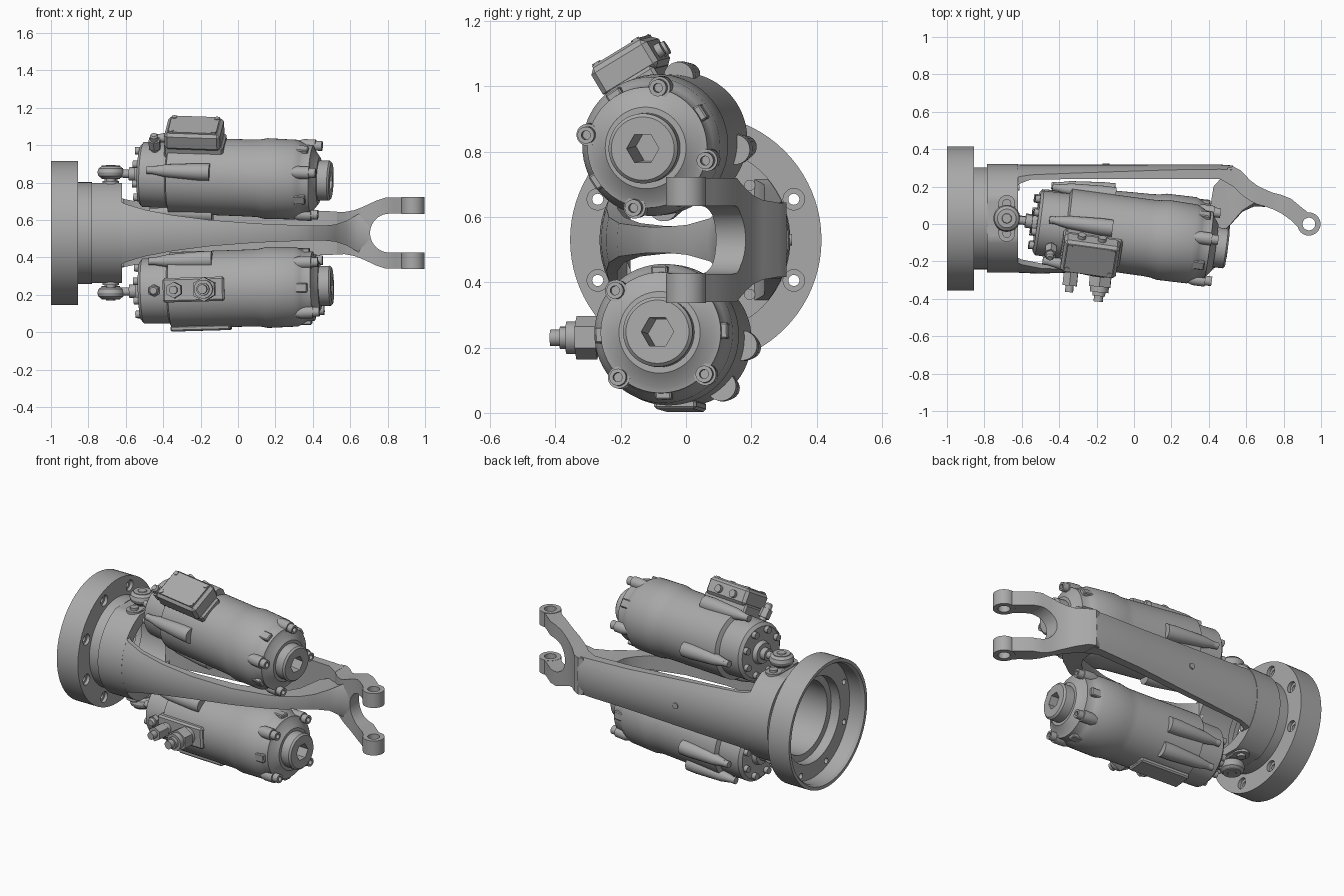
import bpy, bmesh, math
from mathutils import Matrix, Vector

cube = bpy.data.objects.get("Cube")
if cube:
    bpy.data.objects.remove(cube, do_unlink=True)

grey = bpy.data.materials.new("metal_grey")
grey.use_nodes = True
grey.diffuse_color = (0.4, 0.4, 0.4, 1)
grey.node_tree.nodes["Principled BSDF"].inputs["Base Color"].default_value = (0.4, 0.4, 0.4, 1)

CY, CZ = 0.03, 0.53          # centre of the mounting ring
NECK_R = 0.29
I = Matrix.Identity(4)
UP = Matrix.Rotation(-math.pi / 2, 4, 'Y')        # turns local x to world z
SIDEWAYS = Matrix.Rotation(math.pi / 2, 4, 'Z')   # turns local x to world y
parts = []


def at(x, y, z):
    return Matrix.Translation((x, y, z))


def finish(name, bm, matrix=I):
    bmesh.ops.recalc_face_normals(bm, faces=bm.faces)
    me = bpy.data.meshes.new(name)
    bm.transform(matrix)
    bm.to_mesh(me)
    bm.free()
    me.materials.append(grey)
    ob = bpy.data.objects.new(name, me)
    bpy.context.collection.objects.link(ob)
    parts.append(ob)
    return ob


def skin(bm, rings, closed=False):
    """Bridge consecutive rings of vertices, then cap or join the ends."""
    n = len(rings[0])
    pairs = list(zip(rings, rings[1:]))
    if closed:
        pairs.append((rings[-1], rings[0]))
    else:
        bm.faces.new(rings[0])
        bm.faces.new(rings[-1])
    for a, b in pairs:
        for i in range(n):
            j = (i + 1) % n
            bm.faces.new((a[i], a[j], b[j], b[i]))


def lathe(name, profile, matrix=I, seg=48, closed=False, clamp=1):
    """Turn (x, radius) points about local x, flattened at z = +-clamp."""
    bm = bmesh.new()
    rings = []
    for x, r in profile:
        angles = [2 * math.pi * i / seg for i in range(seg)]
        rings.append([bm.verts.new((x, r * math.cos(a), max(-clamp, min(clamp, r * math.sin(a)))))
                      for a in angles])
    skin(bm, rings, closed)
    return finish(name, bm, matrix)


def rod(name, x0, x1, r, matrix=I, seg=20):
    return lathe(name, [(x0, r), (x1, r)], matrix, seg)


def box(name, size, matrix, bevel=0):
    bm = bmesh.new()
    bmesh.ops.create_cube(bm, size=1)
    bm.transform(Matrix.Diagonal((*size, 1)))
    if bevel:
        bmesh.ops.bevel(bm, geom=bm.edges[:], offset=bevel, segments=1, affect='EDGES')
    return finish(name, bm, matrix)


def bar(name, stations, rounded=True):
    """Loft sections (x, inner y, outer y, half height); the outer side follows the neck."""
    bm = bmesh.new()
    rings = []
    for x, yi, yo, h in stations:
        sec = [(yi, -h), (yi, h)]
        for i in range(9):
            z = h * (1 - i / 4)
            sag = NECK_R - math.sqrt(NECK_R ** 2 - z * z) if rounded else 0
            sec.append((yo - math.copysign(sag, yo - yi), z))
        rings.append([bm.verts.new((x, y, CZ + z)) for y, z in sec])
    skin(bm, rings)
    return finish(name, bm)


def cut(target, cutters):
    """Subtract the cutters, bake the result and remove them."""
    for c in cutters:
        m = target.modifiers.new("cut", 'BOOLEAN')
        m.object, m.operation, m.solver = c, 'DIFFERENCE', 'EXACT'
    dg = bpy.context.evaluated_depsgraph_get()
    me = bpy.data.meshes.new_from_object(target.evaluated_get(dg))
    target.modifiers.clear()
    target.data = me
    for c in cutters:
        parts.remove(c)
        bpy.data.objects.remove(c, do_unlink=True)


# Mounting ring with counterbored bolt holes, and the hollow neck behind the arms
ring_m = at(0, CY, CZ)
ring = lathe("mounting_ring", [(-1, .385), (-.855, .385), (-.855, .272), (-.78, .272),
                               (-.78, .22), (-.84, .22), (-.84, .26), (-.9, .26),
                               (-.9, .355), (-.985, .355), (-1, .365)], ring_m, 80, True)
holes = []
for i in range(8):
    a = math.radians(22.5 + 45 * i)
    m = at(0, CY + .325 * math.cos(a), CZ + .325 * math.sin(a))
    holes += [rod("hole", -1.0, -.8, .017, m), rod("counterbore", -.875, -.8, .033, m)]
cut(ring, holes)
lathe("neck", [(-.785, NECK_R), (-.62, NECK_R), (-.62, .22), (-.785, .22)],
      ring_m, 80, True, .268)
for side in (-1, 1):
    rod("neck_screw", -.64, -.612, .017, at(0, CY + .165, CZ + side * .167))

# Long back arm and the slim front arm that curves in to meet it
bar("back_arm", [(-.64, .2, .317, .19), (-.6, .22, .318, .18), (-.55, .238, .318, .17),
                 (-.3, .24, .318, .155), (.2, .24, .318, .125), (.46, .24, .318, .118),
                 (.53, .2, .313, .115)])
bar("front_arm", [(-.64, -.17, -.258, .175), (-.6, -.19, -.262, .155), (-.5, -.21, -.265, .125),
                  (-.35, -.21, -.26, .096), (-.15, -.19, -.245, .07), (.1, -.14, -.21, .051),
                  (.3, -.07, -.15, .043), (.37, -.01, -.12, .04), (.4, .04, -.1, .04),
                  (.425, .2, -.08, .04), (.47, .25, -.05, .041), (.52, .28, 0, .046),
                  (.58, .25, .066, .066), (.64, .2, .093, .1), (.7, .17, .092, .153)])
rod("arm_pin", .3, .324, .018, at(-.15, 0, CZ) @ SIDEWAYS)

# Fork with a round throat and two eyes
fork = bar("fork", [(.5, .24, .3, .114), (.53, .2, .308, .114), (.57, .16, .287, .113),
                    (.62, .125, .235, .122), (.66, .105, .205, .137), (.7, .094, .185, .155),
                    (.74, .08, .168, .174), (.79, .055, .155, .19), (.84, .02, .135, .19),
                    (.9, -.04, .085, .19), (.935, -.058, .058, .19)], False)
cut(fork, [rod("throat", -.5, .5, .104, at(.81, 0, CZ) @ SIDEWAYS, 40),
           box("slot", (.4, 1, .208), at(1.01, 0, CZ)),
           rod("eye_hole", .2, .9, .034, at(.935, 0, 0) @ UP, 24)])
for side in (-1, 1):
    lathe("fork_eye", [(-.045, .062), (.045, .062), (.045, .034), (-.045, .034)],
          at(.935, 0, CZ + side * .148) @ UP, 32, True)


def actuator(tag, pivot, nose, lug_angles, bolt_turn):
    """Turned housing between a pivot and a nose; returns its polar frame."""
    x = (Vector(nose) - Vector(pivot)).normalized()
    y = Vector((0, 0, 1)).cross(x).normalized()
    z = x.cross(y)
    m = at(*pivot) @ Matrix((x, y, z)).transposed().to_4x4()
    body = lathe(tag + "_housing",
                 [(.05, .022), (.1, .022), (.1, .036), (.135, .036), (.135, .06), (.16, .07),
                  (.16, .155), (.175, .174), (.315, .177), (.325, .204), (.76, .206), (.8, .208),
                  (.84, .216), (1.0, .213), (1.035, .196), (1.05, .187), (1.09, .185),
                  (1.095, .165), (1.125, .125), (1.125, .107), (1.18, .107), (1.19, .097)], m, 64)
    cut(body, [rod("socket", .98, 1.3, .05, m, 6)])

    def spin(deg, r, s=0):
        return m @ Matrix.Rotation(math.radians(deg), 4, 'X') @ at(s, 0, r)

    # End cap screws
    for i in range(8):
        rod(tag + "_cap_screw", .135, .18, .02, spin(22 + 45 * i, .135), 16)
    # Flat-ended lugs on the middle
    for deg in lug_angles:
        g = spin(deg, .2)
        lathe(tag + "_lug", [(.25, .02), (.32, .034), (.5, .046), (.56, .046)], g, 20)
        rod(tag + "_lug_bolt", .22, .27, .02, g, 16)
    # Bolted lugs and ribs at the nose
    for i in range(4):
        g = spin(bolt_turn + 90 * i, .188)
        lathe(tag + "_nose_lug", [(.96, .012), (1.03, .034), (1.095, .034)], g, 20)
        lathe(tag + "_nose_bolt", [(1.09, .026), (1.13, .026), (1.13, .014), (1.1, .014)],
              g, 20, True)
        box(tag + "_nose_rib", (.07, .05, .03), spin(bolt_turn + 45 + 90 * i, .19, 1.04), .005)
    return spin


def rod_end(tag, z, side):
    """Ball joint, stud and mounting lug on the flat of the neck."""
    m = at(-.68, CY, z) @ UP
    lathe(tag + "_joint", [(-.032, .05), (-.02, .066), (0, .072), (.02, .066), (.032, .05),
                           (.036, .05), (.036, .02), (-.036, .02), (-.036, .05)], m, 32, True)
    lathe(tag + "_ball", [(-.04, .024), (0, .05), (.04, .024)], m, 24)
    lo, hi = sorted((CZ + side * .24, z))
    rod(tag + "_stud", lo, hi, .035, at(-.68, CY, 0) @ UP, 24)
    base = CZ + side * .268
    box(tag + "_lug_plate", (.09, .16, .02), at(-.68, CY, base), .006)
    for dy in (-.08, .08):
        rod(tag + "_lug_end", -.01, .01, .045, at(-.68, CY + dy, base) @ UP, 24)
        rod(tag + "_lug_screw", -.025, .025, .024, at(-.68, CY + dy, base) @ UP, 16)


def fitting(name, spin, deg, s, profile, nut):
    """Radial connector: hex nut plus a round tip."""
    m = spin(deg, 0, s) @ UP
    rod(name + "_nut", *nut, m, 6)
    lathe(name, profile, m, 24)


rod_end("upper", .855, 1)
rod_end("lower", .21, -1)

# Upper actuator with its connector box
spin = actuator("upper", (-.68, CY, .85), (.48, -.13, .81), (-7, -97, 83, 173), -12)
box("upper_pedestal", (.32, .16, .08), spin(31, .19, .465), .01)
box("upper_connector_box", (.3, .2, .1), spin(31, .265, .462), .016)
box("upper_box_cover", (.26, .17, .012), spin(31, .316, .462))
for ds in (-.115, .115):
    for dt in (-.07, .07):
        rod("upper_cover_screw", -.01, .01, .014, spin(31, .316, .462 + ds) @ at(0, dt, 0) @ UP, 12)
for ds in (-.06, .05):
    rod("upper_side_plug", .09, .12, .022, spin(31, .26, .462 + ds) @ SIDEWAYS, 16)
fitting("upper_fitting", spin, 40, .25, [(.16, .022), (.27, .022), (.28, .015)], (.19, .245, .034))

# Lower actuator with its round connectors and low foot
spin = actuator("lower", (-.68, CY, .215), (.48, -.085, .248), (38, -97, -138), -43)
box("lower_foot", (.32, .13, .03), spin(180, .206, .48), .008)
box("lower_pedestal", (.33, .13, .06), spin(90, .19, .465), .01)
fitting("lower_main_connector", spin, 90, .53,
        [(.2, .05), (.345, .05), (.345, .034), (.365, .034), (.365, .025), (.395, .025)],
        (.25, .315, .066))
fitting("lower_side_connector", spin, 90, .37,
        [(.2, .034), (.3, .034), (.3, .022), (.36, .022)], (.25, .325, .044))
fitting("lower_fitting", spin, 90, .25, [(.16, .026), (.21, .026), (.22, .018)], (.165, .2, .034))

# Smooth shading with crisp edges
bpy.ops.object.select_all(action='DESELECT')
for ob in parts:
    ob.select_set(True)
bpy.context.view_layer.objects.active = parts[0]
bpy.ops.object.shade_smooth_by_angle(angle=math.radians(30))
